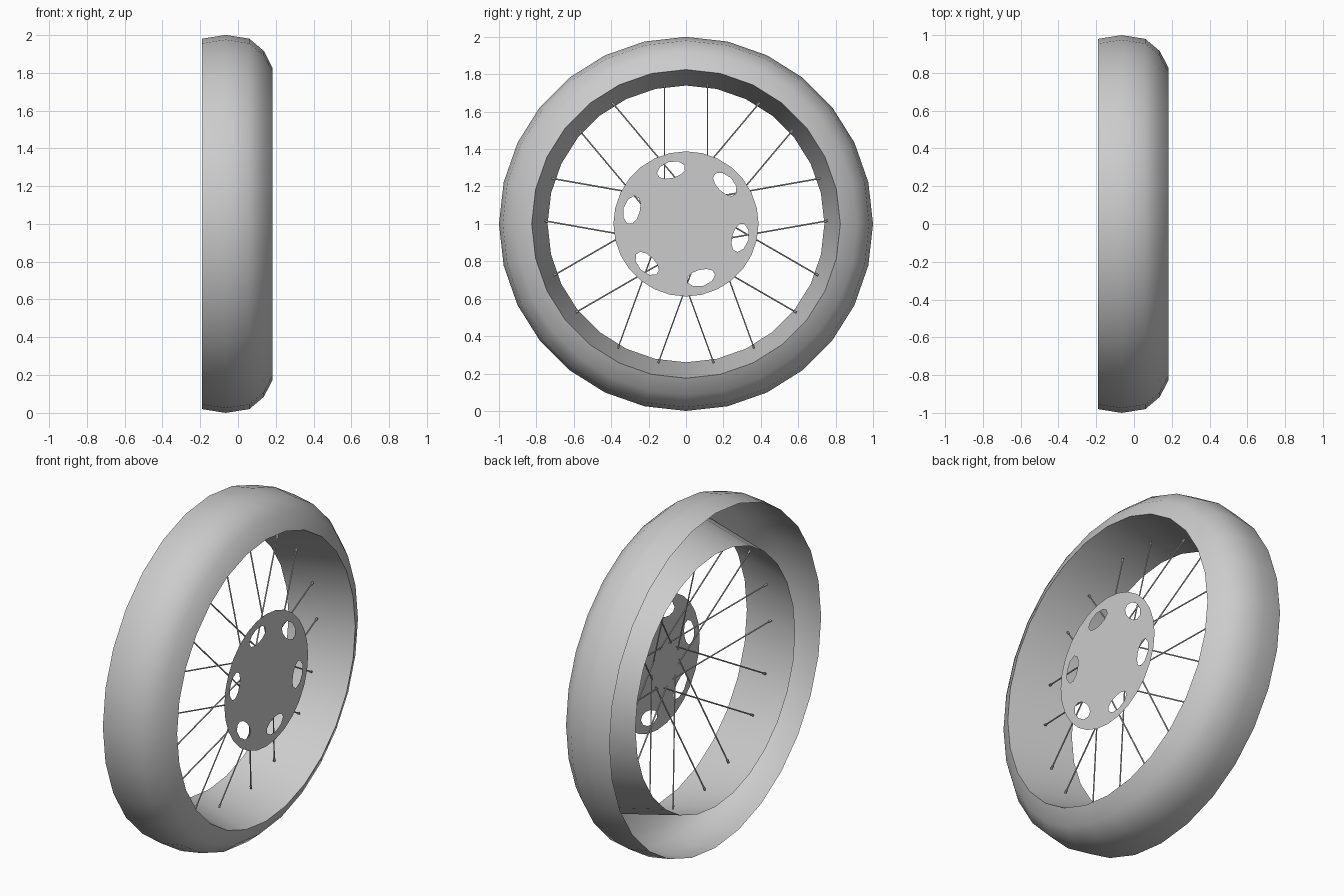
import bpy, bmesh, math
from mathutils import Vector

if "Cube" in bpy.data.objects:
    bpy.data.objects.remove(bpy.data.objects["Cube"])

SEG = 28
CENTRE_Z = 1.0

grey = bpy.data.materials.new("light_grey")
grey.diffuse_color = (0.6, 0.6, 0.6, 1)
grey.use_nodes = True
grey.node_tree.nodes["Principled BSDF"].inputs["Base Color"].default_value = grey.diffuse_color


def polar(x, r, a):
    """Point at axial position x, radius r, angle a measured from the top."""
    return Vector((x, r * math.sin(a), CENTRE_Z + r * math.cos(a)))


def finish(name, bm, smooth=None):
    mesh = bpy.data.meshes.new(name)
    bm.to_mesh(mesh)
    bm.free()
    obj = bpy.data.objects.new(name, mesh)
    bpy.context.collection.objects.link(obj)
    mesh.materials.append(grey)
    if smooth:
        bpy.ops.object.select_all(action='DESELECT')
        obj.select_set(True)
        bpy.context.view_layer.objects.active = obj
        bpy.ops.object.shade_smooth_by_angle(angle=math.radians(smooth))
    return obj


def lathe(name, profile):
    """Open shell turned around the x axle."""
    bm = bmesh.new()
    rings = [[bm.verts.new(polar(x, r, 2 * math.pi * i / SEG)) for i in range(SEG)]
             for x, r in profile]
    for a, b in zip(rings, rings[1:]):
        for i in range(SEG):
            j = (i + 1) % SEG
            bm.faces.new((a[i], b[i], b[j], a[j]))
    bm.normal_update()
    return finish(name, bm, 40)


# Tyre tread and side wall, open on the left
lathe("tyre", [(-0.19, 0.98), (-0.065, 1.0), (0.06, 0.98), (0.137, 0.915), (0.183, 0.825)])

# Tapered inner rim wall
lathe("rim", [(0.183, 0.825), (-0.19, 0.74)])

# Flat hub plate with six oval holes
bm = bmesh.new()


def loop_edges(points):
    vs = [bm.verts.new(p) for p in points]
    return [bm.edges.new((vs[i], vs[(i + 1) % len(vs)])) for i in range(len(vs))]


edges = loop_edges([polar(0.183, 0.388, 2 * math.pi * i / SEG) for i in range(SEG)])
for k in range(6):
    mid = math.radians(-15.5 + 60 * k)
    pts = []
    for i in range(10):
        t = 2 * math.pi * (i + 0.5) / 10
        pts.append(polar(0.183, 0.30 + 0.044 * math.sin(t), mid + 0.26 * math.cos(t)))
    edges += loop_edges(pts)
bmesh.ops.triangle_fill(bm, use_beauty=True, use_dissolve=False, edges=edges,
                        normal=(1, 0, 0))
finish("hub_plate", bm)


def rod(bm, a, b, radius, sides=6):
    d = b - a
    rot = d.to_track_quat('Z', 'Y').to_matrix().to_4x4()
    rot.translation = (a + b) / 2
    bmesh.ops.create_cone(bm, cap_ends=True, segments=sides, radius1=radius,
                          radius2=radius, depth=d.length, matrix=rot)


# Nine parallel pairs of spokes, each with a nipple at the rim
spokes, nipples = bmesh.new(), bmesh.new()
for k in range(9):
    a = math.radians(40 * k)
    out = Vector((0, math.sin(a), math.cos(a)))
    side = Vector((0, math.cos(a), -math.sin(a)))
    for s in (-0.115, 0.115):
        base = Vector((0, 0, CENTRE_Z)) + side * s
        start = base + out * 0.05 + Vector((0.135, 0, 0))
        end = base + out * 0.75 + Vector((-0.02, 0, 0))
        rod(spokes, start, end, 0.004)
        rod(nipples, end - (end - start).normalized() * 0.02, end, 0.007)
finish("spokes", spokes, 40)
finish("spoke_nipples", nipples, 40)
